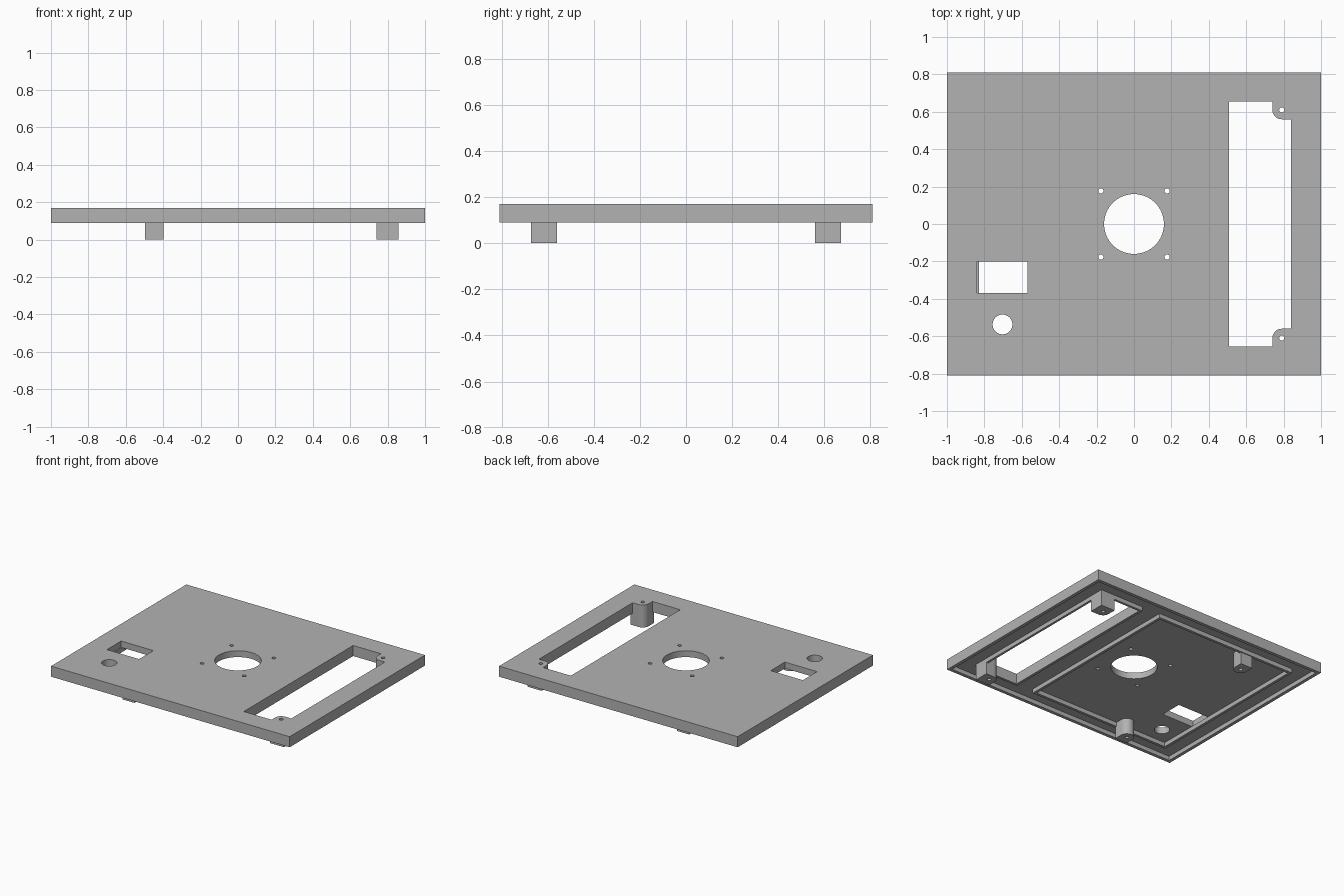
import bpy, bmesh, math

cube = bpy.data.objects.get("Cube")
if cube:
    bpy.data.objects.remove(cube, do_unlink=True)

grey = bpy.data.materials.new("light grey plastic")
grey.use_nodes = True
colour = (0.45, 0.45, 0.45, 1)
grey.diffuse_color = colour
grey.node_tree.nodes["Principled BSDF"].inputs["Base Color"].default_value = colour

TOP, FLOOR, RIM = 0.17, 0.122, 0.09   # panel top, recessed underside, rim bottom
EDGE = 0.81                           # half depth of the panel
POST_R, SCREW_R = 0.05, 0.014
SLOT_X, POST_Y = 0.79, 0.61           # screw centres beside the slot


def rect(x0, x1, y0, y1):
    return [(x0, y0), (x1, y0), (x1, y1), (x0, y1)]


def arc(cx, cy, r, start, end, steps):
    angles = [math.radians(start + (end - start) * i / steps) for i in range(steps + 1)]
    return [(cx + r * math.cos(a), cy + r * math.sin(a)) for a in angles]


def circle(cx, cy, r, sides=32):
    return arc(cx, cy, r, 0, 360, sides)[:-1]


def flip(points):
    return [(x, -y) for x, y in points]


def slab(name, loops, z0, z1):
    """Extrude an outline, with any inner loops as holes, from z0 to z1."""
    curve = bpy.data.curves.new(name + "_outline", "CURVE")
    curve.dimensions = "2D"
    curve.fill_mode = "BOTH"
    curve.extrude = (z1 - z0) / 2
    for points in loops:
        spline = curve.splines.new("POLY")
        spline.points.add(len(points) - 1)
        for p, (x, y) in zip(spline.points, points):
            p.co = (x, y, 0, 1)
        spline.use_cyclic_u = True
    temp = bpy.data.objects.new(name + "_outline", curve)
    bpy.context.scene.collection.objects.link(temp)
    bpy.context.view_layer.update()
    mesh = bpy.data.meshes.new_from_object(
        temp.evaluated_get(bpy.context.evaluated_depsgraph_get()))
    bpy.data.objects.remove(temp, do_unlink=True)
    bpy.data.curves.remove(curve)

    # weld the caps to the sides
    bm = bmesh.new()
    bm.from_mesh(mesh)
    bmesh.ops.remove_doubles(bm, verts=bm.verts, dist=0.0001)
    bmesh.ops.recalc_face_normals(bm, faces=bm.faces)
    bmesh.ops.translate(bm, verts=bm.verts, vec=(0, 0, (z0 + z1) / 2))
    bm.to_mesh(mesh)
    bm.free()
    mesh.name = name
    mesh.materials.clear()
    mesh.materials.append(grey)
    obj = bpy.data.objects.new(name, mesh)
    bpy.context.scene.collection.objects.link(obj)
    bpy.ops.object.select_all(action="DESELECT")
    obj.select_set(True)
    bpy.context.view_layer.objects.active = obj
    bpy.ops.object.shade_smooth_by_angle(angle=math.radians(30))
    return obj


# Long slot, notched around the two corner posts
notch = [(0.84, POST_Y - POST_R)] + arc(SLOT_X, POST_Y, POST_R, 270, 180, 10) + [(0.74, 0.655)]
slot = notch + [(0.507, 0.655), (0.507, -0.655)] + flip(notch)[::-1]
slot_screws = [circle(SLOT_X, s * POST_Y, SCREW_R, 16) for s in (1, -1)]

# Top panel with its openings
fan_screws = [circle(x, y, SCREW_R, 16) for x in (-0.177, 0.177) for y in (-0.177, 0.177)]
slab("top_panel", [
    rect(-1, 1, -EDGE, EDGE), slot, circle(0, 0, 0.16, 64),
    rect(-0.84, -0.57, -0.37, -0.2), circle(-0.703, -0.537, 0.053),
] + slot_screws + fan_screws, FLOOR, TOP)

# Walls on the underside
w = 0.025
slab("outer_rim", [rect(-1, 1, -EDGE, EDGE),
                   rect(-1 + w, 1 - w, -EDGE + w, EDGE - w)], RIM, FLOOR)
w = 0.02
slab("inner_rib_frame", [rect(-0.85, 0.34, -0.68, 0.68),
                         rect(-0.85 + w, 0.34 - w, -0.68 + w, 0.68 - w)], RIM, FLOOR)
slab("slot_wall", [rect(0.487, 0.857, -0.673, 0.673), slot] + slot_screws, RIM, FLOOR)

# Four screw posts, mirrored front to back
corner_post = arc(SLOT_X, POST_Y, POST_R, 180, 270, 10) + [
    (0.857, POST_Y - POST_R), (0.857, 0.673), (0.74, 0.673)]
side_post = arc(-0.447, POST_Y, POST_R, 180, 360, 20) + [(-0.397, 0.673), (-0.497, 0.673)]
for place, turn in (("back", list), ("front", flip)):
    slab(place + "_corner_post",
         [turn(corner_post), turn(circle(SLOT_X, POST_Y, SCREW_R, 16))], 0, RIM)
    slab(place + "_side_post",
         [turn(side_post), turn(circle(-0.447, POST_Y, SCREW_R, 16))], 0, FLOOR)
